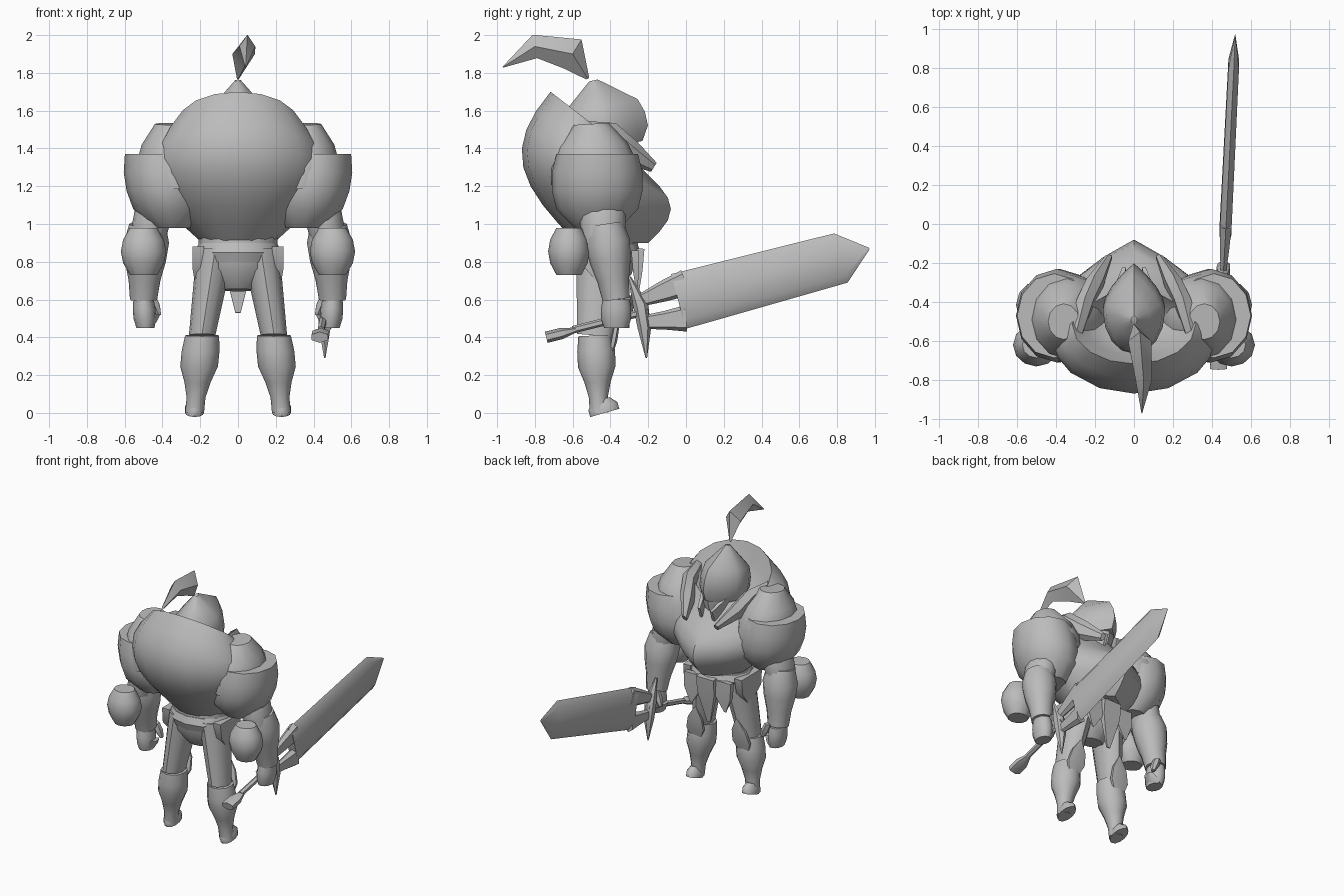
import bpy, bmesh, math
from mathutils import Vector

cube = bpy.data.objects.get("Cube")
if cube:
    bpy.data.objects.remove(cube)

GREY = (.5, .5, .5, 1)
clay = bpy.data.materials.new("plain grey")
clay.use_nodes = True
clay.diffuse_color = GREY
clay.node_tree.nodes["Principled BSDF"].inputs["Base Color"].default_value = GREY


def outline(sides, point=0):
    """Unit cross-section; point sharpens the forward half into a keel."""
    result = []
    for i in range(sides):
        across, along = math.sin(math.tau * i / sides), math.cos(math.tau * i / sides)
        if along > 0:
            along += point * (1 - abs(across) - along)
        result.append((across, along))
    return result


ROUND, FACETED, DIAMOND = outline(12), outline(6), outline(4)
KEELED = outline(16, point=.55)
BLADE = [(0, 1), (1, .7), (1, -.7), (0, -1), (-1, -.7), (-1, .7)]
PLATE = [(-1, 1), (1, 1), (1, -1), (-1, -1)]


def skin(name, rings, mirrored=False):
    """Join rings of points into a closed, smooth-shaded surface."""
    bm = bmesh.new()
    rows = [[bm.verts.new(point) for point in ring] for ring in rings]
    for lower, upper in zip(rows, rows[1:]):
        for i in range(len(lower)):
            bm.faces.new((lower[i - 1], lower[i], upper[i], upper[i - 1]))
    bm.faces.new(rows[0])
    bm.faces.new(rows[-1])
    bmesh.ops.recalc_face_normals(bm, faces=bm.faces[:])
    mesh = bpy.data.meshes.new(name)
    bm.to_mesh(mesh)
    bm.free()
    mesh.materials.append(clay)
    for face in mesh.polygons:
        face.use_smooth = True
    mesh.set_sharp_from_angle(angle=math.radians(40))
    part = bpy.data.objects.new(name, mesh)
    bpy.context.collection.objects.link(part)
    if mirrored:
        mirror = part.modifiers.new("both sides", 'MIRROR')
        mirror.use_mirror_merge = False


def limb(name, path, width, depth, profile, shape=ROUND, mirrored=False):
    """Sweep a cross-section along a path, scaled by the profile."""
    path = [Vector(point) for point in path]
    if len(path) == 2:
        last = len(profile) - 1
        path = [path[0].lerp(path[1], i / last) for i in range(last + 1)]
    rings = []
    for i, (centre, scale) in enumerate(zip(path, profile)):
        heading = path[min(i + 1, len(path) - 1)] - path[max(i - 1, 0)]
        normal = Vector((0, heading.z, -heading.y)).normalized() * depth * scale
        side = Vector((width * scale, 0, 0))
        rings.append([centre + side * s + normal * c for s, c in shape])
    skin(name, rings, mirrored)


def pair(name, path, width, depth, profile, shape=ROUND):
    limb(name, path, width, depth, profile, shape, mirrored=True)


def trunk_ring(t, shrink=1, drop=0):
    """Swelling trunk section that tilts up at the back as it rises."""
    swell = math.sin(2.65 * t)
    back = Vector((0, -.58 - .29 * swell, .9 + .8 * t))
    front = Vector((0, -.2 + .12 * math.sin(4.2 * t), .9 + .48 * t))
    half_width = (.19 + .27 * swell) * shrink
    centre, reach = (back + front) / 2, (front - back) / 2 * shrink
    return [centre + reach * c + Vector((half_width * s, 0, -drop)) for s, c in KEELED]


# Trunk armour, with a hollow inside the raised collar
steps = 8
skin("trunk_armour", [trunk_ring(i / steps) for i in range(steps + 1)]
     + [trunk_ring(1, shrink=.8, drop=.1), trunk_ring(1, shrink=.5, drop=.2)])
limb("pelvis", [(0, -.45, .65), (0, -.42, .95)], width=.21, depth=.17, profile=(.4, .9, 1, 1))
limb("belt", [(0, -.43, .8), (0, -.43, .9)], width=.23, depth=.19, profile=(.9, 1, .9))
limb("loincloth", [(0, -.24, .87), (0, -.27, .53)], width=.07, depth=.02,
     profile=(1, 1, .6, .2), shape=PLATE)

# Head, helmet, cheek guards and plume
limb("face", [(0, -.42, 1.26), (0, -.42, 1.55)], width=.11, depth=.16, profile=(.7, 1, 1))
limb("helmet", [(0, -.41, 1.4), (0, -.49, 1.76)], width=.16, depth=.23,
     profile=(.8, 1, 1, .9, .5, .1), shape=KEELED)
pair("cheek_guards", [(.11, -.42, 1.4), (.05, -.24, 1.33)], width=.02, depth=.1,
     profile=(1, .7, .5), shape=PLATE)
limb("plume", [(0, -.52, 1.77), (.03, -.6, 1.9), (.05, -.8, 1.94), (.04, -.97, 1.83)],
     width=.06, depth=.09, profile=(.1, 1, .7, .03), shape=DIAMOND)

# Collar rolls and stacked shoulder plates
pair("collar_rolls", [(.3, -.58, 1.5), (.25, -.4, 1.47), (.2, -.3, 1.38), (.13, -.17, 1.3)],
     width=.05, depth=.07, profile=(.7, 1, 1, .4), shape=FACETED)
pair("upper_shoulders", [(.33, -.48, 1.2), (.36, -.5, 1.53)], width=.2, depth=.23,
     profile=(1, 1, .8, .4))
pair("lower_shoulders", [(.35, -.47, .98), (.41, -.47, 1.37)], width=.21, depth=.24,
     profile=(.5, .9, 1, 1, .9))

# Arms, elbow guards and fists
shoulder, elbow, wrist = (.43, -.44, 1.16), (.48, -.43, 1), (.5, -.37, .6)
pair("upper_arms", [shoulder, (.48, -.44, .9)], width=.1, depth=.12, profile=(.8, 1, 1, .9))
pair("forearms", [elbow, wrist], width=.12, depth=.12, profile=(.8, 1, .9, .7, .6))
pair("elbow_guards", [(.5, -.62, .73), (.5, -.62, .98)], width=.12, depth=.11,
     profile=(.6, .9, 1, .9, .6))
pair("palms", [wrist, (.49, -.37, .45)], width=.06, depth=.08, profile=(.9, 1, 1, .8))
pair("fingers", [(.43, -.36, .52), (.48, -.36, .45)], width=.03, depth=.06,
     profile=(.7, 1, 1), shape=FACETED)
pair("thumbs", [(.46, -.31, .62), (.42, -.3, .52)], width=.03, depth=.03,
     profile=(.9, 1, .5), shape=FACETED)

# Legs, boots and their plates
hip, knee, ankle = (.12, -.44, .86), (.19, -.48, .41), (.23, -.46, 0)
pair("thighs", [hip, knee], width=.1, depth=.14, profile=(1, .9, .8, .7))
pair("boots", [knee, ankle], width=.1, depth=.1, profile=(.9, 1, 1, .7, .5, .5))
pair("feet", [(.23, -.43, 0), (.23, -.45, .07)], width=.05, depth=.08, profile=(1, 1, .6))
pair("knee_plates", [(.2, -.4, .3), (.17, -.35, .56)], width=.08, depth=.02,
     profile=(.5, 1, .8, .1), shape=FACETED)
pair("hip_plates", [(.21, -.43, .88), (.22, -.43, .66)], width=.03, depth=.12,
     profile=(1, .9, .1), shape=PLATE)
pair("front_tassets", [(.11, -.27, .86), (.14, -.26, .64)], width=.08, depth=.02,
     profile=(1, .8, .1), shape=PLATE)


def sword(name, path, width, depth, profile, shape=BLADE):
    """Sword pieces lie in one upright plane that drifts outward."""
    limb(name, [(.47 + y / 20, y, z) for y, z in path], width, depth, profile, shape)


# Sword, held pointing ahead
sword("blade", [(-.04, .59), (.82, .82), (.97, .87)], width=.03, depth=.15,
      profile=(1, .9, .03))
sword("upper_prong", [(-.23, .6), (0, .69)], width=.03, depth=.07, profile=(.5, .8, 1))
sword("lower_prong", [(-.23, .48), (0, .5)], width=.03, depth=.07, profile=(.5, .7, 1))
sword("guard", [(-.3, .72), (-.24, .57), (-.22, .45), (-.21, .29)], width=.04, depth=.04,
      profile=(.2, 1, .9, .1), shape=FACETED)
sword("grip", [(-.2, .54), (-.6, .44)], width=.02, depth=.02, profile=(1, 1), shape=FACETED)
sword("pommel", [(-.58, .44), (-.74, .4)], width=.05, depth=.03, profile=(.4, 1, 1),
      shape=FACETED)
